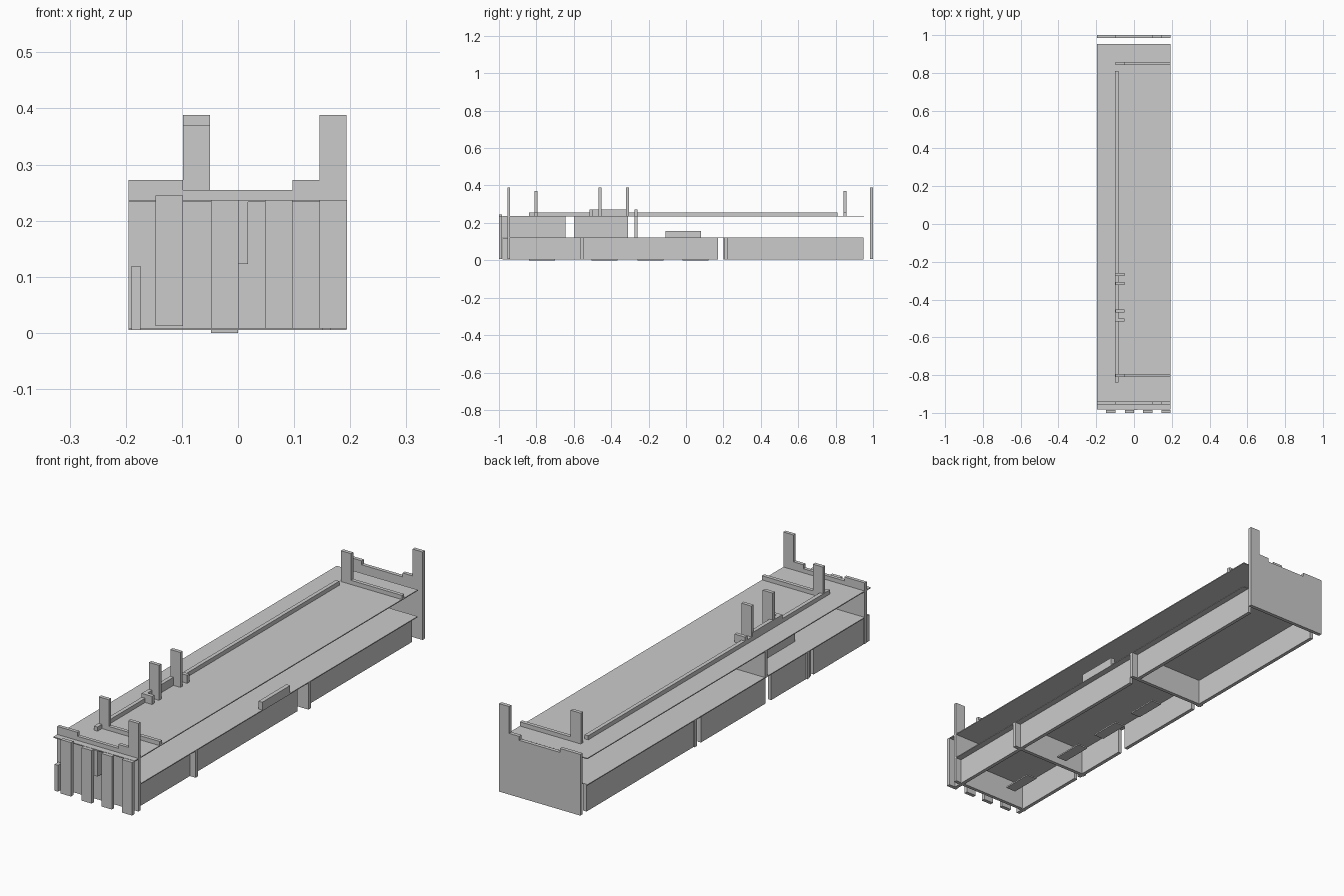
import bpy, bmesh

if "Cube" in bpy.data.objects:
    bpy.data.objects.remove(bpy.data.objects["Cube"])

T = 0.016  # board thickness


def box(name, x0, x1, y0, y1, z0, z1):
    bm = bmesh.new()
    bmesh.ops.create_cube(bm, size=1)
    for v in bm.verts:
        v.co = ((x0 + x1) / 2 + v.co.x * (x1 - x0),
                (y0 + y1) / 2 + v.co.y * (y1 - y0),
                (z0 + z1) / 2 + v.co.z * (z1 - z0))
    return finish(name, bm)


def finish(name, bm):
    me = bpy.data.meshes.new(name)
    bm.to_mesh(me)
    bm.free()
    ob = bpy.data.objects.new(name, me)
    bpy.context.collection.objects.link(ob)
    return ob


def xz_board(name, pts, y0, y1):
    # extrude an upright outline along y
    bm = bmesh.new()
    f = bm.faces.new([bm.verts.new((x, y0, z)) for x, z in pts])
    ext = bmesh.ops.extrude_face_region(bm, geom=[f])
    for v in ext["geom"]:
        if isinstance(v, bmesh.types.BMVert):
            v.co.y = y1
    bmesh.ops.recalc_face_normals(bm, faces=bm.faces)
    return finish(name, bm)


# stepped end walls with a corner post
wall = [(-.195, .008), (.193, .008), (.193, .388), (.145, .388), (.145, .272),
        (.097, .272), (.097, .255), (-.098, .255), (-.098, .272), (-.195, .272)]
xz_board("front_end_wall", wall, -.955, -.94)
xz_board("back_end_wall", wall, .984, 1.0)

# horizontal decks
box("upper_deck", -.195, .193, -.982, .952, .233, .237)
box("lower_deck", -.195, .193, -.94, .95, .119, .123)

# front slats
for i, x in enumerate((-.147, -.048, .048, .145)):
    lift = i == 0
    box(f"front_slat_{i+1}", x, x + .049, -1.0, -.984,
        .012 if lift else .008, .245 if lift else .237)

# lower side boards
for i, (a, b) in enumerate(((-.98, -.565), (-.55, .17), (.22, .95))):
    box(f"right_side_board_{i+1}", .15, .166, a, b, .005, .119)
for i, (a, b) in enumerate(((-.98, -.60), (-.58, -.31), (-.27, .17), (.20, .95))):
    box(f"left_side_board_{i+1}", -.19, -.174, a, b, .005, .119)

# lower cross boards
for i, y in enumerate((-.565, .205)):
    box(f"lower_cross_board_{i+1}", -.195, .193, y, y + T, .005, .119)

# boards between the decks
box("inner_board_front", 0, .018, -.984, -.645, .123, .233)
box("inner_board_middle", -.1, -.083, -.6, -.31, .123, .233)
box("inner_cross_board", -.195, -.05, -.276, -.26, .123, .233)
box("side_block", .175, .193, -.11, .08, .123, .157)

# rails on the upper deck
box("long_rail", -.1, -.083, -.84, .81, .237, .255)
box("raised_rail", -.1, -.083, -.51, -.31, .255, .272)
for i, y in enumerate((-.515, -.276)):
    box(f"rail_stub_{i+1}", -.1, -.05, y, y + T, .237, .272)
for n, y in (("front", -.81), ("back", .842)):
    xz_board(n + "_cross_rail",
             [(-.098, .237), (.193, .237), (.193, .255), (-.05, .255),
              (-.05, .37), (-.098, .37)], y, y + T)

# tall posts
for i, y in enumerate((-.468, -.322)):
    box(f"tall_post_{i+1}", -.098, -.05, y, y + T, .237, .388)

# flat foot strips underneath
for i, y in enumerate((-.84, -.505, -.26, -.02)):
    box(f"foot_strip_{i+1}", -.048, 0, y, y + .14, 0, .006)
